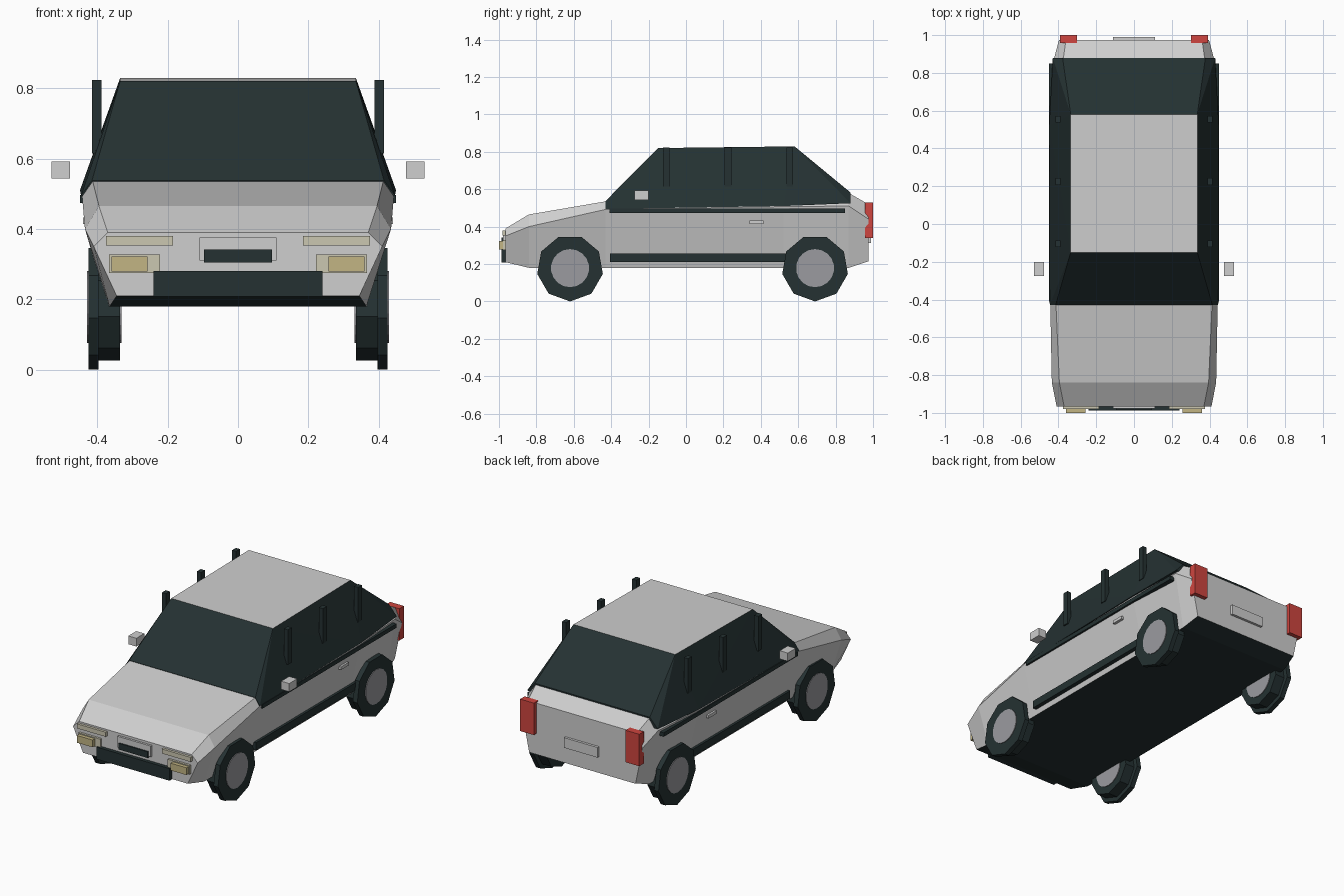
import bpy, bmesh, math
from mathutils import Matrix, Vector

cube = bpy.data.objects.get("Cube")
if cube:
    bpy.data.objects.remove(cube)


def material(name, rgb):
    m = bpy.data.materials.new(name)
    m.use_nodes = True
    col = (*rgb, 1)
    m.diffuse_color = col
    m.node_tree.nodes["Principled BSDF"].inputs["Base Color"].default_value = col
    return m


PAINT = material("light grey paint", (0.62, 0.62, 0.62))
DARK = material("dark glass and trim", (0.018, 0.031, 0.032))
HUB = material("wheel grey", (0.33, 0.33, 0.35))
RED = material("tail lamp red", (0.62, 0.06, 0.05))
PALE = material("pale lamp", (0.6, 0.57, 0.44))
AMBER = material("amber lamp", (0.54, 0.46, 0.23))


def finish(name, bm, mats, rule=None):
    bmesh.ops.recalc_face_normals(bm, faces=bm.faces)
    bm.normal_update()
    if rule:
        for f in bm.faces:
            f.material_index = int(rule(f))
    me = bpy.data.meshes.new(name)
    bm.to_mesh(me)
    bm.free()
    for m in mats:
        me.materials.append(m)
    ob = bpy.data.objects.new(name, me)
    bpy.context.collection.objects.link(ob)
    return ob


def box(name, x, y, z, mat):
    """Box from (min, max) ranges."""
    bm = bmesh.new()
    bmesh.ops.create_cube(bm, size=1)
    for v in bm.verts:
        v.co = [sum(r) / 2 + c * (r[1] - r[0]) for r, c in zip((x, y, z), v.co)]
    return finish(name, bm, [mat])


def pair(name, x, y, z, mat):
    box("left_" + name, x, y, z, mat)
    box("right_" + name, (-x[1], -x[0]), y, z, mat)


# Lower body: stations of y, then half width and height of sill, shoulder, top
stations = [
    (-0.965, (0.345, 0.21), (0.41, 0.35), (0.37, 0.39)),
    (-0.84, (0.365, 0.18), (0.435, 0.40), (0.395, 0.465)),
    (-0.43, (0.37, 0.18), (0.443, 0.492), (0.413, 0.535)),
    (0.52, (0.37, 0.18), (0.445, 0.507), (0.395, 0.56)),
    (0.87, (0.37, 0.18), (0.425, 0.51), (0.375, 0.58)),
    (0.975, (0.35, 0.215), (0.397, 0.44), (0.36, 0.52)),
]
bm = bmesh.new()
rings = []
for y, *pts in stations:
    ring = [(x, y, z) for x, z in pts] + [(-x, y, z) for x, z in reversed(pts)]
    rings.append([bm.verts.new(p) for p in ring])
for a, b in zip(rings, rings[1:]):
    for i in range(len(a)):
        j = (i + 1) % len(a)
        bm.faces.new((a[i], a[j], b[j], b[i]))
bm.faces.new(rings[0])
bm.faces.new(rings[-1])
finish("body", bm, [PAINT, DARK], lambda f: f.normal.z < -0.85)

# Glasshouse with painted roof
bm = bmesh.new()
half = [(0.446, -0.43, 0.495), (0.415, -0.43, 0.537), (0.449, 0.52, 0.51),
        (0.43, 0.88, 0.525), (0.378, 0.88, 0.582),
        (0.335, -0.15, 0.82), (0.335, 0.58, 0.829)]
for x, y, z in half:
    bm.verts.new((x, y, z))
    bm.verts.new((-x, y, z))
bmesh.ops.convex_hull(bm, input=bm.verts)
finish("cabin", bm, [DARK, PAINT], lambda f: f.normal.z > 0.9)


# Wheels: wide inner tyre, narrow larger outer rim of tyre, through hub
def disc(name, side, x0, x1, radius, count, centre, mat):
    bm = bmesh.new()
    bmesh.ops.create_cone(bm, cap_ends=True, segments=count, radius1=radius,
                          radius2=radius, depth=x1 - x0)
    # Put a corner at the lowest point
    spin = Matrix.Rotation(math.pi / 2, 4, "Y")
    bmesh.ops.transform(bm, matrix=spin, verts=bm.verts)
    low = min(bm.verts, key=lambda v: v.co.z)
    turn = -math.pi / 2 - math.atan2(low.co.z, low.co.y)
    bmesh.ops.rotate(bm, verts=bm.verts, matrix=Matrix.Rotation(turn, 3, "X"))
    bmesh.ops.translate(bm, verts=bm.verts,
                        vec=Vector((side * (x0 + x1) / 2, *centre)))
    finish(name, bm, [mat])


for end, y in (("front", -0.62), ("rear", 0.69)):
    for label, side in (("left", 1), ("right", -1)):
        tag = f"{end}_{label}_"
        c = (y, 0.178)
        disc(tag + "tyre", side, 0.335, 0.42, 0.152, 9, c, DARK)
        disc(tag + "tyre_rim", side, 0.396, 0.425, 0.178, 9, c, DARK)
        disc(tag + "hub", side, 0.331, 0.429, 0.102, 18, c, HUB)

# Side trim, handles, mirrors and roof posts
pair("belt_strip", (0.41, 0.449), (-0.41, 0.85), (0.473, 0.497), DARK)
pair("sill_strip", (0.35, 0.402), (-0.405, 0.56), (0.21, 0.255), DARK)
pair("door_handle", (0.40, 0.44), (0.34, 0.415), (0.414, 0.432), PAINT)
pair("mirror", (0.477, 0.53), (-0.275, -0.2), (0.543, 0.592), PAINT)
for name, y in (("front_post", -0.105), ("middle_post", 0.225), ("rear_post", 0.555)):
    pair(name, (0.388, 0.415), (y - 0.018, y + 0.018), (0.615, 0.823), DARK)

# Front details
box("front_bumper", (-0.24, 0.24), (-0.987, -0.95), (0.208, 0.28), DARK)
box("front_panel", (-0.11, 0.11), (-0.978, -0.95), (0.31, 0.376), PAINT)
box("grille", (-0.096, 0.096), (-0.986, -0.95), (0.304, 0.341), DARK)
pair("upper_lamp", (0.185, 0.375), (-0.98, -0.95), (0.353, 0.38), PALE)
pair("headlamp", (0.222, 0.366), (-0.978, -0.95), (0.275, 0.328), PALE)
pair("headlamp_lens", (0.257, 0.36), (-1.0, -0.96), (0.279, 0.322), AMBER)

# Rear details
pair("tail_lamp", (0.302, 0.392), (0.957, 1.0), (0.34, 0.53), RED)
box("rear_plate", (-0.11, 0.11), (0.96, 0.99), (0.312, 0.372), PAINT)
